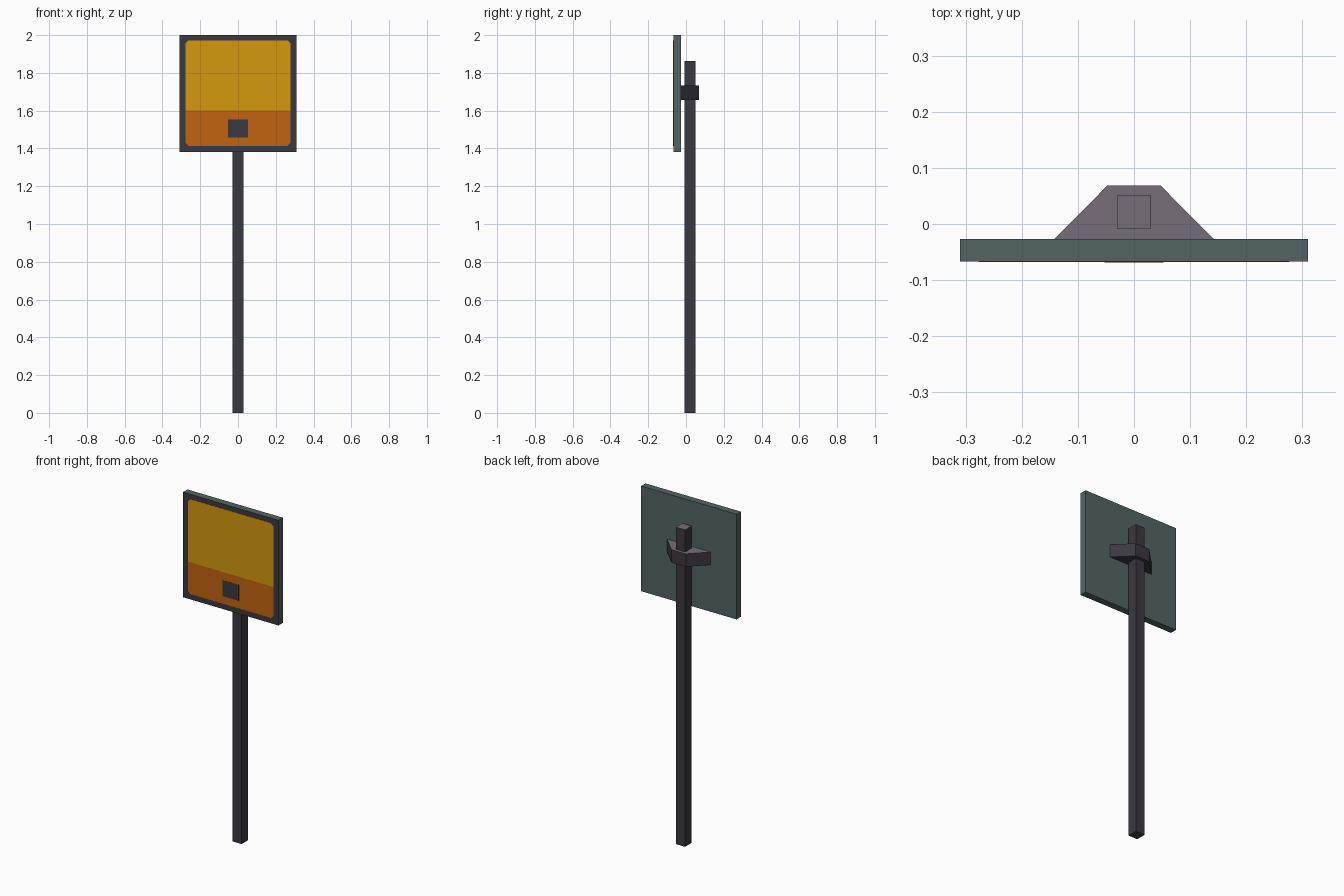
import bpy, bmesh

if "Cube" in bpy.data.objects:
    bpy.data.objects.remove(bpy.data.objects["Cube"])


def material(name, r, g, b):
    """Flat colour given as 0-255 sRGB, stored linear."""
    lin = [((c / 255 + 0.055) / 1.055) ** 2.4 if c > 10 else c / 255 / 12.92 for c in (r, g, b)]
    m = bpy.data.materials.new(name)
    m.diffuse_color = (*lin, 1)
    m.use_nodes = True
    m.node_tree.nodes["Principled BSDF"].inputs["Base Color"].default_value = m.diffuse_color
    return m


DARK = material("dark grey", 59, 56, 65)
CAP = material("light mauve grey", 118, 109, 121)
TEAL = material("grey teal", 82, 101, 100)
YELLOW = material("amber yellow", 211, 152, 14)
ORANGE = material("burnt orange", 194, 99, 14)


def prism(name, outline, lo, hi, axis, mats, rule=None):
    """Extrude a 2D outline along z (axis 'z') or y (axis 'y')."""
    bm = bmesh.new()
    place = (lambda p, t: (p[0], p[1], t)) if axis == 'z' else (lambda p, t: (p[0], t, p[1]))
    a = [bm.verts.new(place(p, lo)) for p in outline]
    b = [bm.verts.new(place(p, hi)) for p in outline]
    bm.faces.new(a)
    bm.faces.new(b)
    n = len(a)
    for i in range(n):
        j = (i + 1) % n
        bm.faces.new((a[i], a[j], b[j], b[i]))
    bmesh.ops.recalc_face_normals(bm, faces=bm.faces)
    bm.normal_update()
    if rule:
        for f in bm.faces:
            f.material_index = int(rule(f.normal))
    me = bpy.data.meshes.new(name)
    bm.to_mesh(me)
    bm.free()
    for m in mats:
        me.materials.append(m)
    ob = bpy.data.objects.new(name, me)
    bpy.context.collection.objects.link(ob)
    return ob


def rect(x0, x1, v0, v1):
    return [(x0, v0), (x1, v0), (x1, v1), (x0, v1)]


def is_top(n):
    return n.z > 0.5


# Square post and the clamp behind the board, both with lighter tops
prism("post", rect(-0.03, 0.03, -0.009, 0.051), 0, 1.863, 'z', [DARK, CAP], is_top)
prism("clamp_bracket", [(-0.142, -0.027), (0.142, -0.027), (0.047, 0.069), (-0.047, 0.069)],
      1.657, 1.733, 'z', [DARK, CAP], is_top)

# Board: teal body whose front face is the dark border
prism("sign_board", rect(-0.31, 0.31, 1.382, 2.0), -0.0670, -0.0265, 'y',
      [TEAL, DARK], lambda n: n.y < -0.5)

# Painted panels with clipped outer corners
W, B, S, T, C = 0.277, 1.414, 1.60, 1.971, 0.014
prism("upper_panel", [(-W, S), (W, S), (W, T - C), (W - C, T), (C - W, T), (-W, T - C)],
      -0.0680, -0.0665, 'y', [YELLOW])
prism("lower_panel", [(-W, S), (W, S), (W, B + C), (W - C, B), (C - W, B), (-W, B + C)],
      -0.0680, -0.0665, 'y', [ORANGE])

# Small dark square on the lower panel
prism("square_marker", rect(-0.053, 0.053, 1.458, 1.552), -0.0690, -0.0675, 'y', [DARK])
